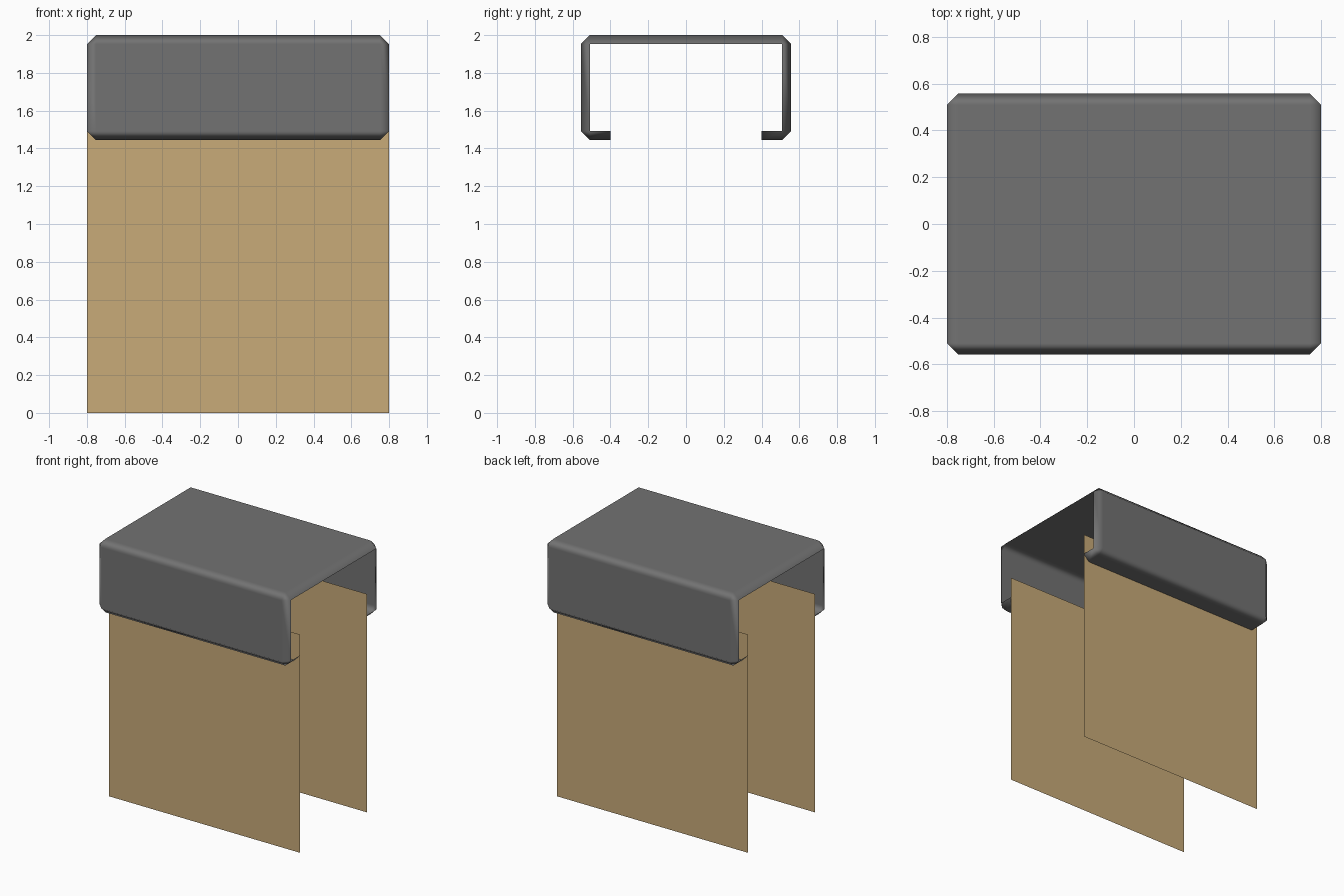
import bpy, bmesh
from mathutils import Matrix, Vector

cube = bpy.data.objects.get("Cube")
if cube:
    bpy.data.objects.remove(cube, do_unlink=True)

WIDTH, DEPTH, TOP, BOTTOM = 1.6, 1.114, 2.0, 1.444
CHAMFER = 0.048
PANEL_Y, PANEL_TOP = 0.4, 1.65


def make_material(name, colour):
    mat = bpy.data.materials.new(name)
    mat.use_nodes = True
    mat.diffuse_color = (*colour, 1)
    mat.node_tree.nodes["Principled BSDF"].inputs["Base Color"].default_value = (*colour, 1)
    return mat


def make_object(name, bm, mat):
    mesh = bpy.data.meshes.new(name)
    bm.to_mesh(mesh)
    bm.free()
    mesh.materials.append(mat)
    obj = bpy.data.objects.new(name, mesh)
    bpy.context.collection.objects.link(obj)
    return obj


grey = make_material("dark grey", (0.17, 0.17, 0.17))
tan = make_material("tan", (0.58, 0.405, 0.19))

# Cap: chamfered box with open ends and a wide slot underneath
bm = bmesh.new()
bmesh.ops.create_cube(bm, size=1, matrix=Matrix.Translation((0, 0, (TOP + BOTTOM) / 2))
                      @ Matrix.Diagonal((WIDTH, DEPTH, TOP - BOTTOM, 1)))
bmesh.ops.bevel(bm, geom=bm.edges[:], offset=CHAMFER, segments=1,
                affect='EDGES', profile=0.5)
bm.normal_update()
ends = [f for f in bm.faces if abs(f.normal.x) > 0.99]
bmesh.ops.delete(bm, geom=ends, context='FACES')


def underside():
    return [f for f in bm.faces if f.calc_center_median().z < BOTTOM + CHAMFER
            and abs(f.normal.y) < 0.01 and f.normal.z < -0.1]


# Cut the underside into two lips that meet the panels
for side in (-1, 1):
    faces = underside()
    edges = {e for f in faces for e in f.edges}
    verts = {v for f in faces for v in f.verts}
    bmesh.ops.bisect_plane(bm, geom=faces + list(edges) + list(verts),
                           plane_co=Vector((0, side * PANEL_Y, 0)),
                           plane_no=Vector((0, 1, 0)))
    bm.normal_update()
slot = [f for f in underside() if abs(f.calc_center_median().y) < PANEL_Y - 0.01]
bmesh.ops.delete(bm, geom=slot, context='FACES')
for f in bm.faces:
    f.smooth = True
cap = make_object("cap", bm, grey)
cap.modifiers.new("soft_chamfers", 'WEIGHTED_NORMAL').weight = 100

# Two thin upright panels
for name, side in (("front_panel", -1), ("back_panel", 1)):
    bm = bmesh.new()
    x, y = side * WIDTH / 2, side * PANEL_Y
    corners = [(x, y, 0), (-x, y, 0), (-x, y, PANEL_TOP), (x, y, PANEL_TOP)]
    bm.faces.new([bm.verts.new(c) for c in corners])
    make_object(name, bm, tan)
